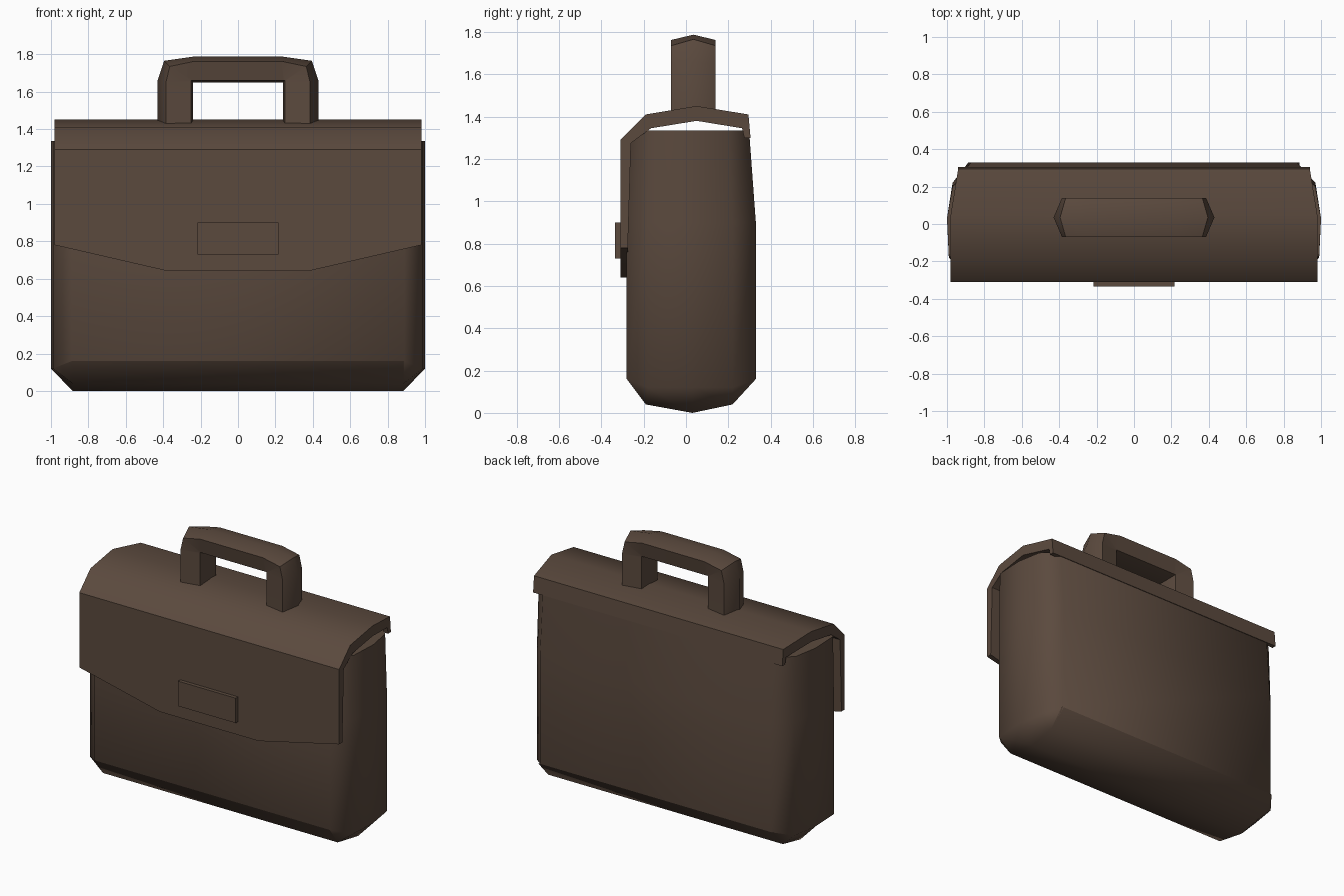
import bpy, bmesh, math

if "Cube" in bpy.data.objects:
    bpy.data.objects.remove(bpy.data.objects["Cube"])

mat = bpy.data.materials.new("brown_leather")
mat.diffuse_color = (0.105, 0.068, 0.048, 1)
mat.use_nodes = True
mat.node_tree.nodes["Principled BSDF"].inputs["Base Color"].default_value = mat.diffuse_color


def finish(name, bm, angle=40):
    bmesh.ops.remove_doubles(bm, verts=bm.verts, dist=0.0005)
    bmesh.ops.recalc_face_normals(bm, faces=bm.faces)
    me = bpy.data.meshes.new(name)
    bm.to_mesh(me)
    bm.free()
    me.materials.append(mat)
    ob = bpy.data.objects.new(name, me)
    bpy.context.collection.objects.link(ob)
    bpy.ops.object.select_all(action='DESELECT')
    ob.select_set(True)
    bpy.context.view_layer.objects.active = ob
    bpy.ops.object.shade_smooth_by_angle(angle=math.radians(angle))
    return ob


def bridge(bm, a, b, closed=True):
    n = len(a)
    for i in range(n if closed else n - 1):
        j = (i + 1) % n
        bm.faces.new((a[i], a[j], b[j], b[i]))


# Bag body: rounded plan lofted upward, with a curved bottom
bm = bmesh.new()
end_x = [0.89, 0.99, 1.0, 0.97, 0.87]
low_z = [0.16, 0.12, 0.12, 0.12, 0.16]
levels = [
    ([-0.28, -0.18, 0.03, 0.22, 0.33], None),
    ([-0.28, -0.18, 0.03, 0.22, 0.33], 0.9),
    ([-0.256, -0.17, 0.03, 0.2, 0.298], 1.335),
]
rings = []
for ys, z in levels:
    ring = [bm.verts.new((x, y, lz if z is None else z))
            for x, y, lz in zip(end_x, ys, low_z)]
    ring += [bm.verts.new((-v.co.x, v.co.y, v.co.z)) for v in reversed(ring)]
    rings.append(ring)
for a, b in zip(rings, rings[1:]):
    bridge(bm, a, b)
bm.faces.new(rings[-1])
bottom = [(-0.28, 0.16), (-0.19, 0.04), (0.03, 0), (0.22, 0.04), (0.33, 0.16)]
right = [bm.verts.new((0.885, y, z)) for y, z in bottom]
left = [bm.verts.new((-0.885, y, z)) for y, z in bottom]
bridge(bm, right, left, False)
bridge(bm, rings[0][:5], right, False)
bridge(bm, left, rings[0][:4:-1], False)
finish("bag_body", bm, 50)

# Flap: thick folded strip with a pointed-down front edge
bm = bmesh.new()
outer = [(-0.31, None), (-0.31, 1.29), (-0.19, 1.41), (0.05, 1.45), (0.295, 1.41), (0.305, 1.30)]
inner = [(-0.275, None), (-0.26, 1.275), (-0.165, 1.345), (0.05, 1.38), (0.265, 1.345), (0.275, 1.30)]
half = [0.98, 0.98, 0.98, 0.98, 0.94, 0.94]
columns = []
for k, edge_z in ((-1, 0.78), (-0.38, 0.64), (0.38, 0.64), (1, 0.78)):
    o, i = [[bm.verts.new((k * h, y, edge_z if z is None else z))
             for (y, z), h in zip(prof, half)] for prof in (outer, inner)]
    columns.append((o, i))
for (oa, ia), (ob, ib) in zip(columns, columns[1:]):
    bridge(bm, oa + ia[::-1], ob + ib[::-1])
for o, i in (columns[0], columns[-1]):
    bridge(bm, o, i, False)
finish("flap", bm)

# Clasp plate on the flap
bm = bmesh.new()
bmesh.ops.create_cube(bm, size=1)
for v in bm.verts:
    v.co = (v.co.x * 0.435, v.co.y * 0.035 - 0.3175, v.co.z * 0.17 + 0.815)
finish("clasp", bm)

# Handle: six-sided bar swept over an arch
bm = bmesh.new()
mid_out = [(0.43, 1.42), (0.43, 1.66), (0.395, 1.765), (0.24, 1.787)]
edge_out = [(0.385, 1.42), (0.385, 1.65), (0.365, 1.735), (0.235, 1.762)]
edge_in = [(0.25, 1.42), (0.25, 1.655), (0.25, 1.66), (0.24, 1.66)]
mid_in = [(0.24, 1.42), (0.24, 1.65), (0.24, 1.65), (0.235, 1.65)]
stations = list(zip(mid_out, edge_out, edge_in, mid_in))
rings = []
for s, sts in ((1, stations), (-1, stations[::-1])):
    for mo, eo, ei, mi in sts:
        pts = [(mo, 0.035), (eo, 0.14), (ei, 0.12), (mi, 0.035), (ei, -0.05), (eo, -0.07)]
        rings.append([bm.verts.new((s * p[0], y, p[1])) for p, y in pts])
for a, b in zip(rings, rings[1:]):
    bridge(bm, a, b)
bm.faces.new(rings[0])
bm.faces.new(rings[-1])
finish("handle", bm, 50)
